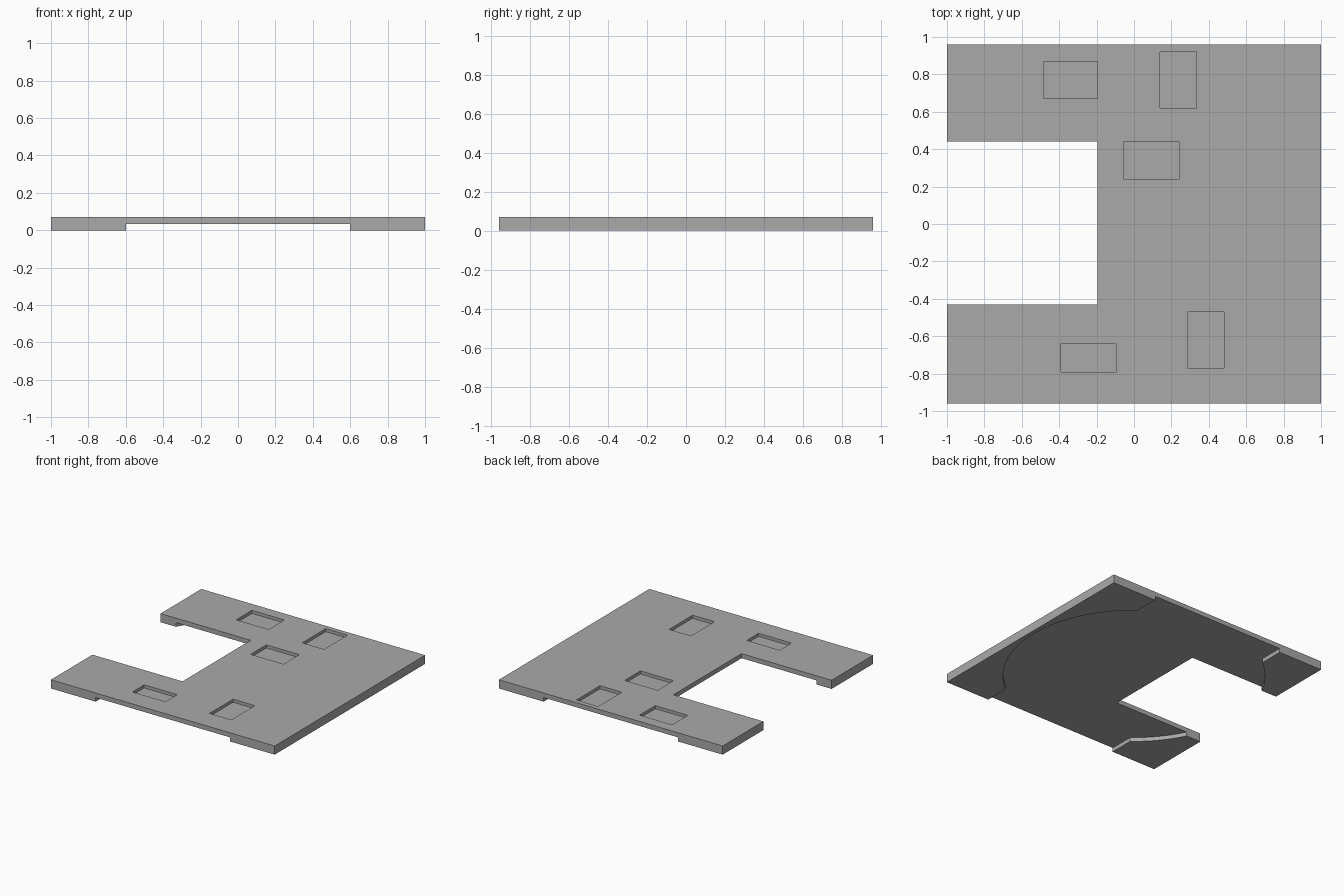
import bpy, bmesh
from math import atan2, cos, sin, pi

if "Cube" in bpy.data.objects:
    bpy.data.objects.remove(bpy.data.objects["Cube"])

TOP, STEP, POCKET = 0.07, 0.033, 0.025
HALF_Y, ARC_X, ARC_Y = 0.96, 0.6, 0.76

grey = bpy.data.materials.new("plain grey")
grey.use_nodes = True
colour = (0.4, 0.4, 0.4, 1)
grey.diffuse_color = colour
grey.node_tree.nodes["Principled BSDF"].inputs["Base Color"].default_value = colour


def prism(name, outlines, z0, z1):
    """Extrude one or more flat outlines from z0 up to z1."""
    bm = bmesh.new()
    for outline in outlines:
        face = bm.faces.new([bm.verts.new((x, y, z0)) for x, y in outline])
        out = bmesh.ops.extrude_face_region(bm, geom=[face])
        for v in out["geom"]:
            if isinstance(v, bmesh.types.BMVert):
                v.co.z = z1
    bmesh.ops.recalc_face_normals(bm, faces=bm.faces)
    mesh = bpy.data.meshes.new(name)
    bm.to_mesh(mesh)
    bm.free()
    mesh.materials.append(grey)
    obj = bpy.data.objects.new(name, mesh)
    bpy.context.collection.objects.link(obj)
    return obj


def rect(x0, x1, y0, y1):
    return [(x0, y0), (x1, y0), (x1, y1), (x0, y1)]


def carve(target, cutter):
    """Cut the helper out of the target and remove the helper."""
    cutter.hide_render = True
    mod = target.modifiers.new("cut", "BOOLEAN")
    mod.operation, mod.solver, mod.object = "DIFFERENCE", "EXACT", cutter
    bpy.context.view_layer.objects.active = target
    bpy.ops.object.modifier_apply(modifier=mod.name)
    bpy.data.objects.remove(cutter)


# U-shaped plate, open on its right side
plate = prism("base_plate", [[
    (-1, -HALF_Y), (1, -HALF_Y), (1, HALF_Y), (-1, HALF_Y),
    (-1, 0.44), (-0.195, 0.44), (-0.195, -0.43), (-1, -0.43)]], 0, TOP)

# Underside recess: a disc joined with a straight channel from front to back
radius = (ARC_X ** 2 + ARC_Y ** 2) ** 0.5
span = atan2(ARC_Y, ARC_X)
steps = 32
outline = []
for side in (0, pi):
    sign = 1 if side == 0 else -1
    outline.append((sign * ARC_X, -sign * (HALF_Y + 0.1)))
    for i in range(steps + 1):
        a = side - span + 2 * span * i / steps
        outline.append((radius * cos(a), radius * sin(a)))
    outline.append((sign * ARC_X, sign * (HALF_Y + 0.1)))
carve(plate, prism("recess_cutter", [outline], -0.1, STEP))

# Shallow rectangular pockets in the top
pockets = [rect(-0.485, -0.195, 0.67, 0.87), rect(0.14, 0.335, 0.62, 0.92),
           rect(-0.055, 0.24, 0.24, 0.44), rect(-0.39, -0.095, -0.79, -0.64),
           rect(0.285, 0.48, -0.77, -0.47)]
carve(plate, prism("pocket_cutter", pockets, TOP - POCKET, TOP + 0.1))
